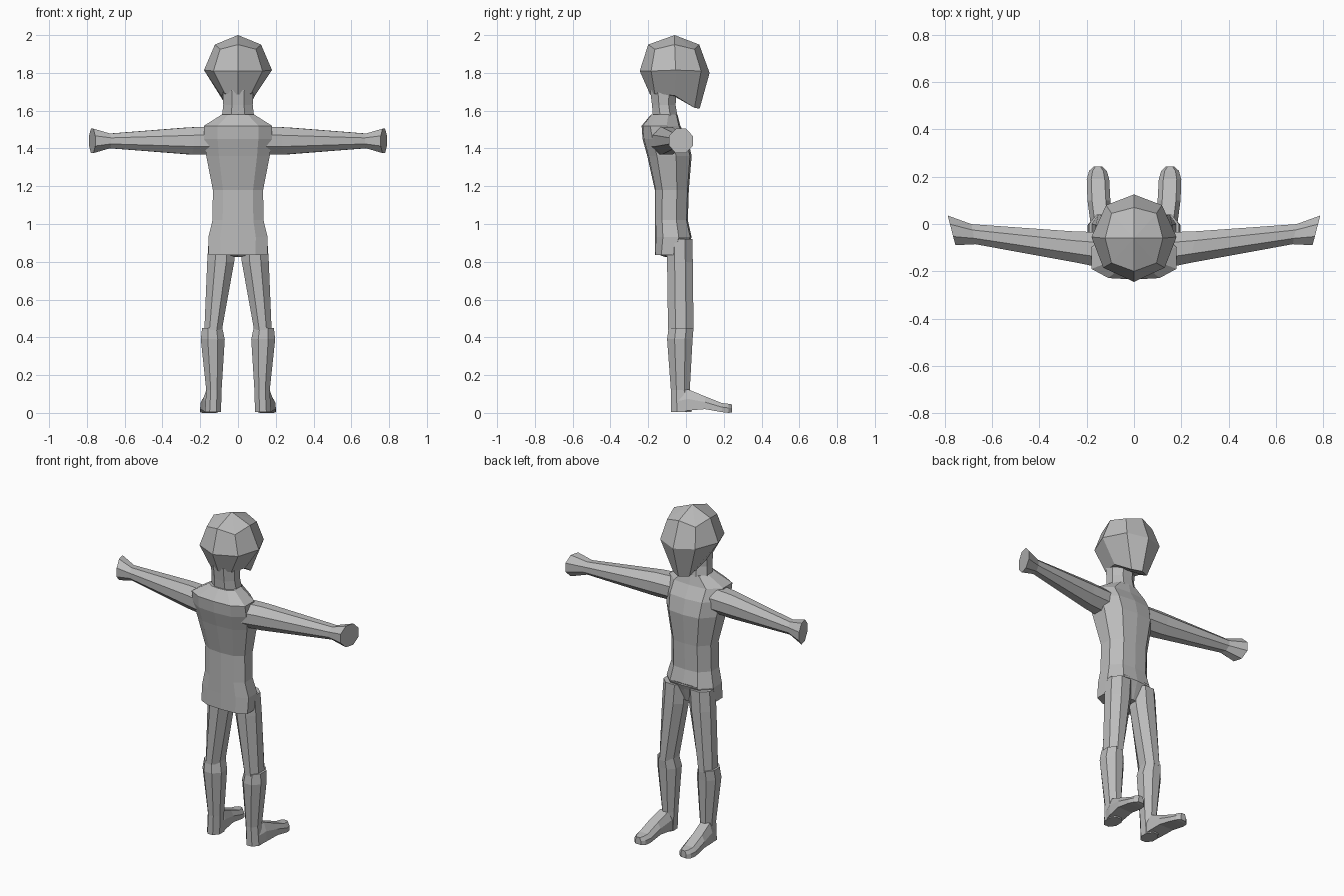
import bpy, bmesh, math
from mathutils import Vector

if "Cube" in bpy.data.objects:
    bpy.data.objects.remove(bpy.data.objects["Cube"])

grey = bpy.data.materials.new("plain grey")
grey.diffuse_color = (0.5, 0.5, 0.5, 1)
grey.use_nodes = True
grey.node_tree.nodes["Principled BSDF"].inputs["Base Color"].default_value = grey.diffuse_color


def loft(name, rings, mirror=False):
    """Skin a list of closed rings; a one-point ring becomes a tip."""
    bm = bmesh.new()
    vr = [[bm.verts.new(p) for p in r] for r in rings]
    for a, b in zip(vr, vr[1:]):
        n = max(len(a), len(b))
        for i in range(n):
            j = (i + 1) % n
            if len(a) == 1:
                bm.faces.new((a[0], b[j], b[i]))
            elif len(b) == 1:
                bm.faces.new((a[i], a[j], b[0]))
            else:
                bm.faces.new((a[i], a[j], b[j], b[i]))
    for r in (vr[0], vr[-1]):
        if len(r) > 2:
            bm.faces.new(r)
    bmesh.ops.recalc_face_normals(bm, faces=bm.faces)
    me = bpy.data.meshes.new(name)
    bm.to_mesh(me)
    bm.free()
    me.materials.append(grey)
    ob = bpy.data.objects.new(name, me)
    bpy.context.collection.objects.link(ob)
    if mirror:
        mod = ob.modifiers.new("other side", 'MIRROR')
        mod.use_axis[0] = True
    return ob


def both(half):
    """Full ring from its right half; first and last points lie on x = 0."""
    return half + [(-x, y, z) for x, y, z in half[-2:0:-1]]


def oval(x0, x1, y0, y1, z, n=8):
    """Flat-sided polygon filling a box at height z."""
    k = math.cos(math.pi / n)
    cx, cy, rx, ry = (x0 + x1) / 2, (y0 + y1) / 2, (x1 - x0) / 2 / k, (y1 - y0) / 2 / k
    return [(cx + rx * math.cos(math.tau * (i + .5) / n),
             cy + ry * math.sin(math.tau * (i + .5) / n), z) for i in range(n)]


# Torso: height, half width, back y, chest y
torso = []
for z, w, yb, yf in [(0.835, .155, -.165, -.01), (0.93, .157, -.165, .03),
                     (1.02, .135, -.165, .01), (1.18, .133, -.165, .015),
                     (1.36, .168, -.205, .03), (1.45, .18, -.23, .01),
                     (1.52, .18, -.235, -.03), (1.58, .085, -.185, -.045)]:
    d = yf - yb
    torso.append(both([(0, yf, z), (.6 * w, yf - .04 * d, z), (w, yf - .35 * d, z),
                       (w, yb + .22 * d, z), (.6 * w, yb + .03 * d, z), (0, yb, z)]))
loft("torso", torso)

# Crotch wedge between the legs
loft("crotch", [both([(0, .03, .94), (.09, .025, .94), (.09, -.13, .86), (0, -.15, .84)]),
                both([(0, -.005, .825), (.02, -.01, .825), (.02, -.10, .825), (0, -.11, .825)])])

# Neck
loft("neck", [oval(-.085, .085, -.175, -.045, 1.57),
              oval(-.078, .078, -.18, -.055, 1.63),
              oval(-.08, .08, -.19, -.05, 1.71)])

# Head: blocky ball with the chin dropping at the face
loft("head", [
    [(0, -.06, 2.0)],
    both([(0, .07, 1.95), (.095, .045, 1.925), (.122, -.06, 1.95),
          (.095, -.165, 1.925), (0, -.2, 1.95)]),
    both([(0, .125, 1.80), (.118, .08, 1.81), (.18, -.055, 1.815),
          (.13, -.185, 1.81), (0, -.245, 1.81)]),
    both([(0, .072, 1.61), (.055, .045, 1.615), (.09, -.06, 1.68),
          (.07, -.165, 1.69), (0, -.19, 1.685)]),
    [(0, -.06, 1.675)]])

# Arms, ending in a flared slanted cuff
arm = []
for x, y, z, ry, rz, slant in [(.10, -.115, 1.44, .085, .08, 0), (.25, -.098, 1.44, .073, .078, .25),
                               (.68, -.043, 1.44, .046, .042, .2), (.772, -.027, 1.44, .068, .07, .26)]:
    arm.append([(x + slant * ry * math.cos(a), y + ry * math.cos(a), z + rz * math.sin(a))
                for a in (math.tau * (i + .5) / 8 for i in range(8))])
loft("arm", arm, True)

# Thighs and shins
loft("thigh", [oval(.012, .155, -.10, .034, .92), oval(.02, .163, -.10, .036, .80),
               oval(.085, .178, -.095, .04, .44)], True)
loft("shin", [oval(.083, .19, -.092, .04, .45), oval(.07, .197, -.10, .035, .39),
              oval(.087, .168, -.08, .02, .12), oval(.09, .175, -.08, .03, .005)], True)

# Feet: y, inner x, outer x, sole z, top z, widening toward the sole
foot = []
for y, x0, x1, z0, z1 in [(-.04, .09, .172, .005, .11), (.01, .092, .185, .012, .125),
                          (.10, .10, .197, .02, .088), (.19, .105, .2, .004, .052),
                          (.225, .115, .19, 0, .048), (.243, .135, .17, .002, .045)]:
    c = (x1 - x0) * .2
    h = z1 - z0
    foot.append([(x0, y, z0), (x1, y, z0), (x1, y, z0 + .55 * h), (x1 - c, y, z1),
                 (x0 + c, y, z1), (x0, y, z0 + .55 * h)])
loft("foot", foot, True)
